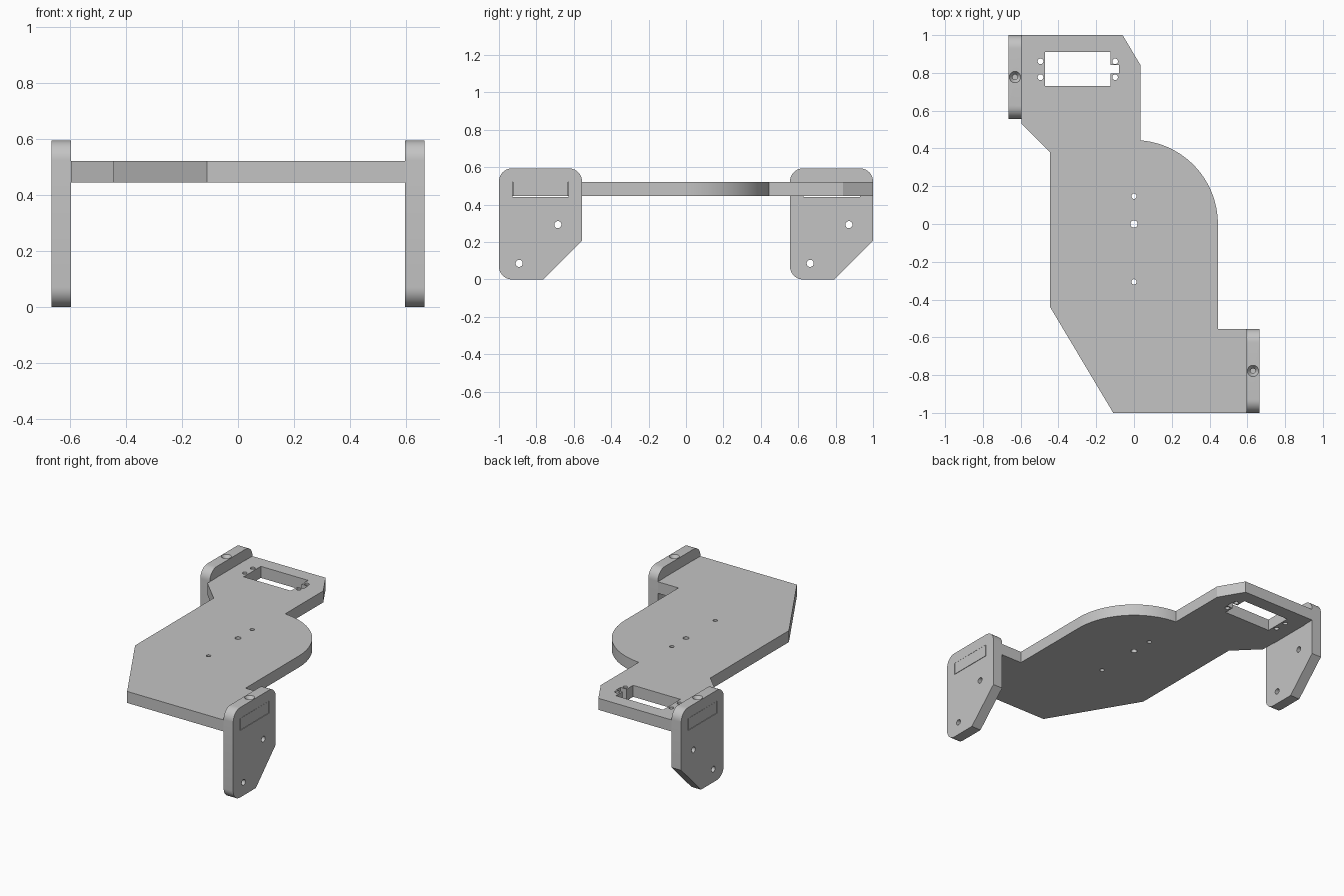
import bpy, bmesh, math
from mathutils import Matrix

if "Cube" in bpy.data.objects:
    bpy.data.objects.remove(bpy.data.objects["Cube"])

grey = bpy.data.materials.new("plain grey")
grey.use_nodes = True
grey.diffuse_color = (0.55, 0.55, 0.55, 1)
grey.node_tree.nodes["Principled BSDF"].inputs["Base Color"].default_value = (0.55, 0.55, 0.55, 1)


def arc(cx, cy, r, start, end, steps):
    angles = [math.radians(start + (end - start) * i / steps) for i in range(steps + 1)]
    return [(cx + r * math.cos(a), cy + r * math.sin(a)) for a in angles]


def circle(cx, cy, r):
    return arc(cx, cy, r, 0, 345, 23)


def box(x0, x1, y0, y1):
    return [(x0, y0), (x1, y0), (x1, y1), (x0, y1)]


def sheet(name, loops, thickness, matrix):
    """Extrude an outline with holes into a solid sheet."""
    curve = bpy.data.curves.new(name, 'CURVE')
    curve.dimensions = '2D'
    curve.fill_mode = 'BOTH'
    curve.extrude = thickness / 2
    for loop in loops:
        spline = curve.splines.new('POLY')
        spline.points.add(len(loop) - 1)
        for point, (x, y) in zip(spline.points, loop):
            point.co = (x, y, 0, 1)
        spline.use_cyclic_u = True
    source = bpy.data.objects.new(name + "_outline", curve)
    bpy.context.collection.objects.link(source)
    graph = bpy.context.evaluated_depsgraph_get()
    mesh = bpy.data.meshes.new_from_object(source.evaluated_get(graph))
    bpy.data.objects.remove(source)
    bm = bmesh.new()
    bm.from_mesh(mesh)
    bmesh.ops.remove_doubles(bm, verts=bm.verts, dist=0.0002)
    bmesh.ops.transform(bm, matrix=matrix, verts=bm.verts)
    bmesh.ops.recalc_face_normals(bm, faces=bm.faces)
    bm.to_mesh(mesh)
    bm.free()
    mesh.materials.clear()
    mesh.materials.append(grey)
    obj = bpy.data.objects.new(name, mesh)
    bpy.context.collection.objects.link(obj)
    return obj


def smooth(obj):
    bpy.ops.object.select_all(action='DESELECT')
    obj.select_set(True)
    bpy.context.view_layer.objects.active = obj
    bpy.ops.object.shade_smooth_by_angle(angle=math.radians(25))


IN, OUT = 0.595, 0.665      # inner and outer faces of the side plates
LOW, HIGH = 0.445, 0.521    # underside and top of the deck
SHIFT = 1.556               # the two side plates differ by a slide along y
TAB = (-0.925, -0.63)

# Deck with a tab at each side plate
deck_outline = [(-IN, 1), (-0.06, 1), (0.035, 0.84)]
deck_outline += arc(0, 0, 0.444, 85.5, 0, 32)
deck_outline += [(0.444, -0.556), (IN, -0.556), (IN, TAB[1]), (OUT, TAB[1]),
                 (OUT, TAB[0]), (IN, TAB[0]), (IN, -1), (-0.11, -1),
                 (-0.444, -0.44), (-0.444, 0.38), (-IN, 0.53),
                 (-IN, TAB[0] + SHIFT), (-OUT, TAB[0] + SHIFT),
                 (-OUT, TAB[1] + SHIFT), (-IN, TAB[1] + SHIFT)]

# Motor window with a cable notch, and the screw holes
window = [(-0.47, 0.73), (-0.125, 0.73), (-0.125, 0.797), (-0.08, 0.797),
          (-0.08, 0.842), (-0.125, 0.842), (-0.125, 0.91), (-0.47, 0.91)]
holes = [circle(x, y, 0.015) for x in (-0.495, -0.1) for y in (0.777, 0.861)]
holes += [circle(0, 0.147, 0.014), circle(0, 0, 0.019), circle(0, -0.306, 0.014)]
deck = sheet("deck", [deck_outline, window] + holes, HIGH - LOW,
             Matrix.Translation((0, 0, (LOW + HIGH) / 2)))
smooth(deck)


def side_plate(name, x, dy):
    top, r = 0.594, 0.07
    y0, y1 = -1 + dy, -0.556 + dy
    outline = [(y1 - 0.207, 0), (y1, 0.207)]
    outline += arc(y1 - r, top - r, r, 0, 90, 10)
    outline += arc(y0 + r, top - r, r, 90, 180, 10)
    outline += arc(y0 + r, r, r, 180, 270, 10)
    slot = box(TAB[0] + dy - 0.003, TAB[1] + dy + 0.003, LOW - 0.003, HIGH + 0.001)
    loops = [outline, slot, circle(-0.685 + dy, 0.293, 0.019), circle(-0.892 + dy, 0.086, 0.019)]
    # Local x, y, z become world y, z, x
    turn = Matrix(((0, 0, 1, x), (1, 0, 0, 0), (0, 1, 0, 0), (0, 0, 0, 1)))
    plate = sheet(name, loops, OUT - IN, turn)

    # Countersunk screw hole from the top edge down to the slot
    bm = bmesh.new()
    for r1, r2, z0, z1 in ((0.013, 0.031, top - 0.025, top + 0.001), (0.013, 0.013, HIGH - 0.01, top - 0.02)):
        bmesh.ops.create_cone(bm, cap_ends=True, segments=24, radius1=r1, radius2=r2, depth=z1 - z0,
                              matrix=Matrix.Translation((x, y0 + 0.222, (z0 + z1) / 2)))
    mesh = bpy.data.meshes.new(name + "_cutter")
    bm.to_mesh(mesh)
    bm.free()
    mesh.materials.append(grey)
    cutter = bpy.data.objects.new(name + "_cutter", mesh)
    bpy.context.collection.objects.link(cutter)
    cutter.hide_render = True
    cutter.hide_viewport = True
    cut = plate.modifiers.new("screw hole", 'BOOLEAN')
    cut.object = cutter
    cut.operation = 'DIFFERENCE'
    cut.solver = 'EXACT'
    cut.use_self = True
    smooth(plate)


side_plate("left_side_plate", (IN + OUT) / 2, 0)
side_plate("right_side_plate", -(IN + OUT) / 2, SHIFT)
